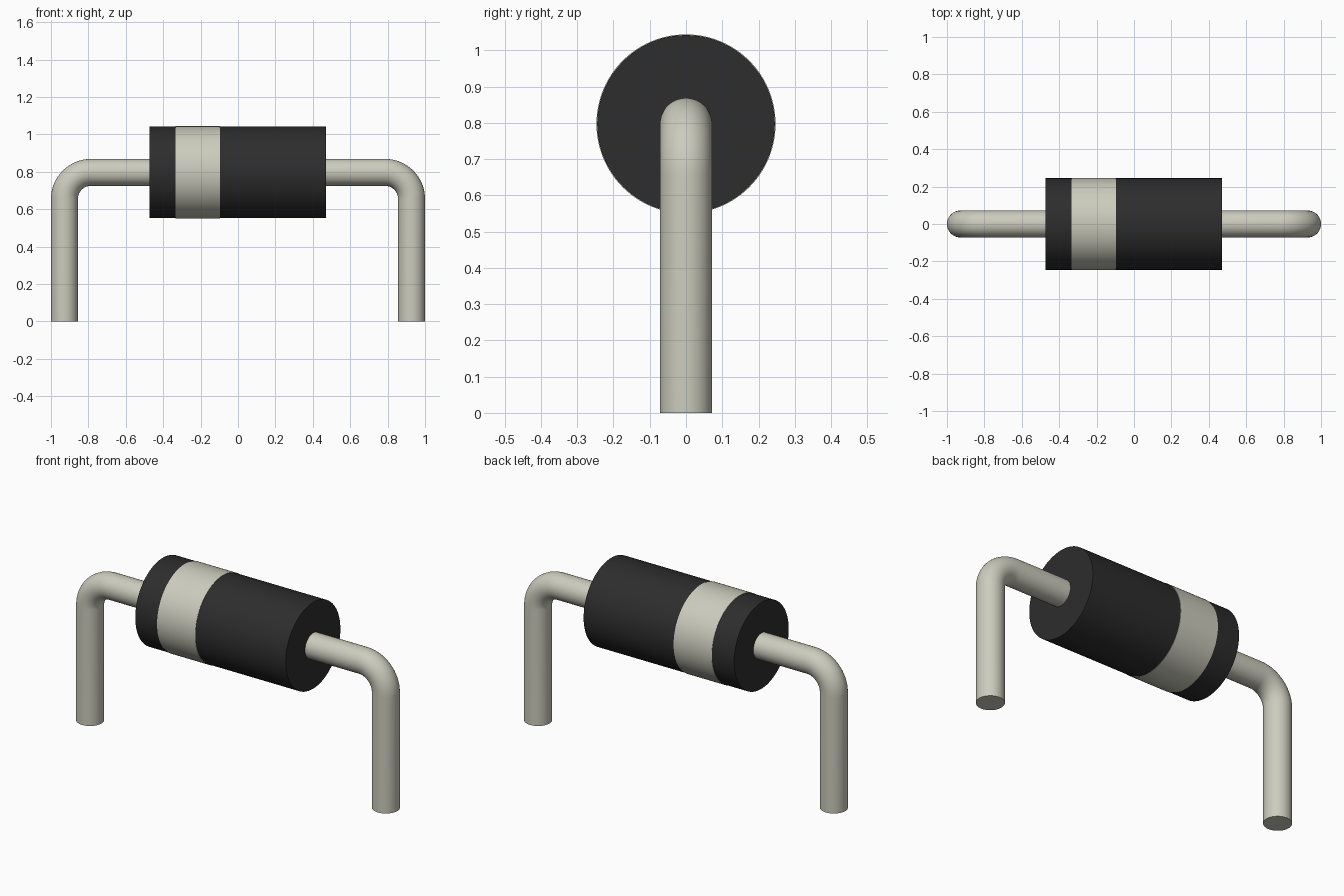
import bpy, bmesh, math
from mathutils import Vector

if "Cube" in bpy.data.objects:
    bpy.data.objects.remove(bpy.data.objects["Cube"])

AXIS_Z = 0.797      # height of the body axis
WIRE_R = 0.072
BEND_R = 0.142      # centreline radius of the lead bend
LEG_X = 1.0 - WIRE_R


def material(name, rgb):
    m = bpy.data.materials.new(name)
    m.diffuse_color = (*rgb, 1.0)
    m.use_nodes = True
    m.node_tree.nodes["Principled BSDF"].inputs["Base Color"].default_value = m.diffuse_color
    return m


black = material("black_plastic", (0.026, 0.026, 0.026))
metal = material("pale_metal", (0.60, 0.60, 0.51))


def sweep(name, stations, sides, mat):
    """Closed round tube through (centre, tangent, radius) stations in the xz plane."""
    bm = bmesh.new()
    side = Vector((0, 1, 0))
    rings = []
    for centre, tangent, radius in stations:
        up = tangent.cross(side)
        ring = []
        for i in range(sides):
            a = 2 * math.pi * i / sides
            ring.append(bm.verts.new(centre + radius * (math.cos(a) * side + math.sin(a) * up)))
        rings.append(ring)
    for r0, r1 in zip(rings, rings[1:]):
        for i in range(sides):
            j = (i + 1) % sides
            bm.faces.new((r0[i], r0[j], r1[j], r1[i]))
    bm.faces.new(rings[0])
    bm.faces.new(rings[-1])
    bmesh.ops.recalc_face_normals(bm, faces=bm.faces)
    mesh = bpy.data.meshes.new(name)
    bm.to_mesh(mesh)
    bm.free()
    mesh.materials.append(mat)
    ob = bpy.data.objects.new(name, mesh)
    bpy.context.collection.objects.link(ob)
    bpy.ops.object.select_all(action='DESELECT')
    ob.select_set(True)
    bpy.context.view_layer.objects.active = ob
    bpy.ops.object.shade_smooth_by_angle(angle=math.radians(35))
    return ob


def cylinder(name, x0, x1, radius, mat):
    t = Vector((1, 0, 0))
    return sweep(name, [(Vector((x, 0, AXIS_Z)), t, radius) for x in (x0, x1)], 96, mat)


# Body and its slightly raised polarity band
cylinder("body", -0.473, 0.471, 0.245, black)
cylinder("polarity_band", -0.335, -0.095, 0.247, metal)

# Bent wire leads: out of the body, round the bend, straight down
for s, label in ((-1, "left"), (1, "right")):
    path = [(Vector((s * 0.46, 0, AXIS_Z)), Vector((s, 0, 0)), WIRE_R)]
    for k in range(17):
        a = math.pi / 2 * k / 16
        centre = Vector((s * (LEG_X - BEND_R + BEND_R * math.sin(a)), 0,
                         AXIS_Z - BEND_R + BEND_R * math.cos(a)))
        path.append((centre, Vector((s * math.cos(a), 0, -math.sin(a))), WIRE_R))
    path.append((Vector((s * LEG_X, 0, 0)), Vector((0, 0, -1)), WIRE_R))
    sweep(label + "_lead", path, 48, metal)
